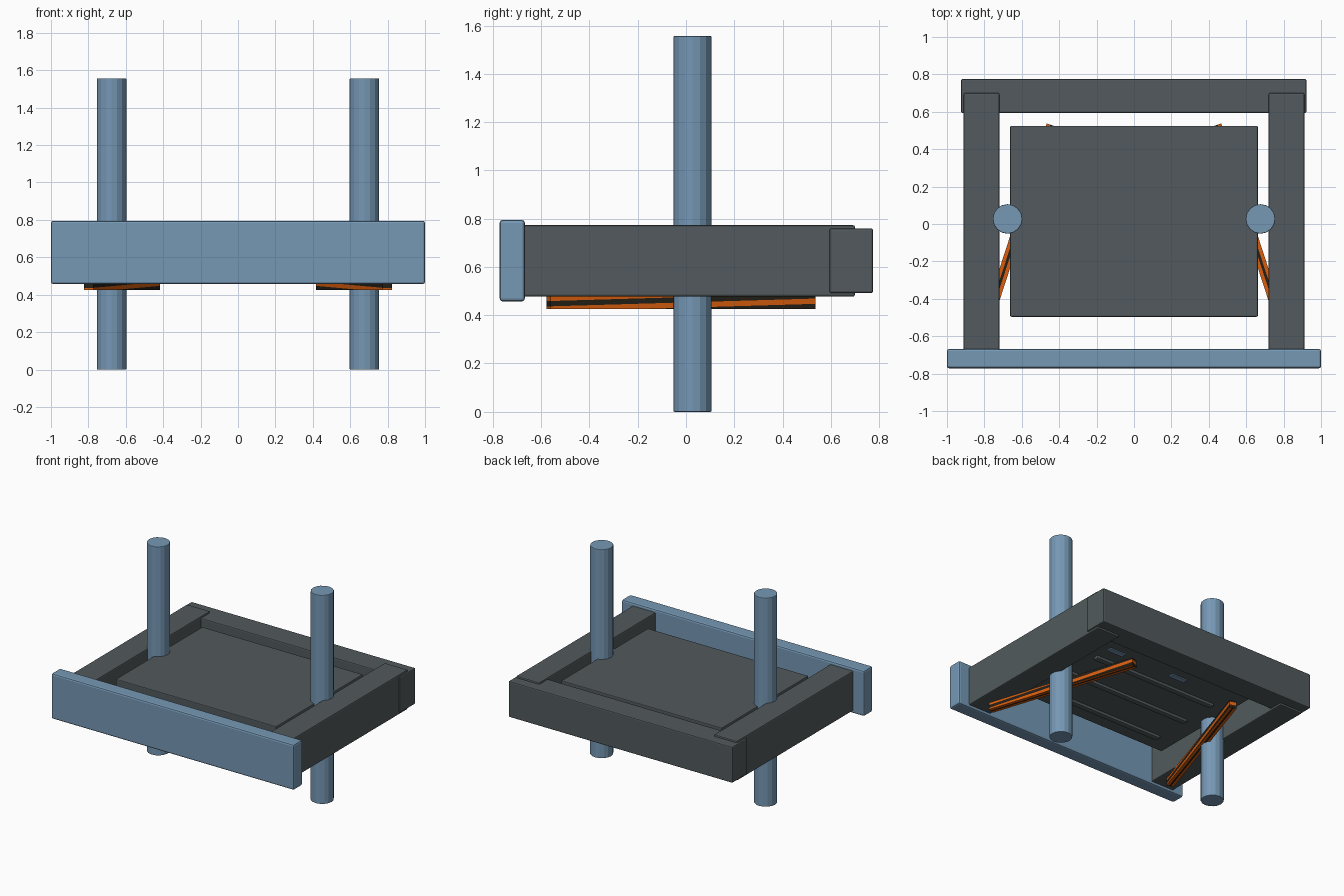
import bpy, bmesh, math
from mathutils import Vector, Matrix

if "Cube" in bpy.data.objects:
    bpy.data.objects.remove(bpy.data.objects["Cube"])


def material(name, rgb):
    m = bpy.data.materials.new(name)
    m.diffuse_color = (*rgb, 1)
    m.use_nodes = True
    m.node_tree.nodes["Principled BSDF"].inputs["Base Color"].default_value = m.diffuse_color
    return m


BLUE = material("steel_blue", (0.18, 0.315, 0.46))
GREY = material("dark_grey", (0.085, 0.102, 0.109))
ORANGE = material("orange", (0.70, 0.11, 0.004))
BLACK = material("stripe_black", (0.018, 0.014, 0.009))


def finish(name, bm, mats):
    me = bpy.data.meshes.new(name)
    bm.to_mesh(me)
    bm.free()
    ob = bpy.data.objects.new(name, me)
    bpy.context.collection.objects.link(ob)
    for m in mats:
        me.materials.append(m)
    return ob


def bevel(ob, width):
    if width:
        b = ob.modifiers.new("edge_bevel", 'BEVEL')
        b.width = width
        b.segments = 2
        b.limit_method = 'ANGLE'
        b.angle_limit = math.radians(40)
    return ob


def box(name, x, y, z, mat, width=0.008):
    bm = bmesh.new()
    bmesh.ops.create_cube(bm, size=1)
    for v in bm.verts:
        v.co = Vector([(r[0] + r[1]) / 2 + c * (r[1] - r[0])
                       for c, r in zip(v.co, (x, y, z))])
    return bevel(finish(name, bm, [mat]), width)


def pole(name, x):
    bm = bmesh.new()
    bmesh.ops.create_cone(bm, cap_ends=True, segments=16, radius1=0.079,
                          radius2=0.079, depth=1.557,
                          matrix=Matrix.Translation((x, 0.027, 0.7785)))
    return bevel(finish(name, bm, [BLUE]), 0.004)


def cut(bm, co, normal):
    bmesh.ops.bisect_plane(bm, geom=bm.verts[:] + bm.edges[:] + bm.faces[:],
                           plane_co=co, plane_no=normal)


def brace(name, side):
    # striped bar, cut along its length by shallow slanted planes
    length, wide, high = 1.155, 0.053, 0.056
    bm = bmesh.new()
    bmesh.ops.create_cube(bm, size=1)
    bmesh.ops.scale(bm, vec=(wide, length, high), verts=bm.verts)
    normal = Vector((0, -0.028, 1.0))
    period = 0.044
    for i in range(-2, 3):
        for off in (0.0, period * 0.5):
            cut(bm, normal * ((i * period + off) / normal.length_squared), normal)
    # narrow dark line along the middle of the top and bottom
    for x in (-0.007, 0.007):
        cut(bm, Vector((x, 0, 0)), Vector((1, 0, 0)))
    bm.normal_update()
    for f in bm.faces:
        c = f.calc_center_median()
        if abs(f.normal.z) > 0.9:
            dark = abs(c.x) < 0.007
        else:
            dark = (c.dot(normal) / period) % 1.0 < 0.5
        f.material_index = 1 if dark else 0
    angle = math.atan2(0.36, 1.105) * side
    bm.transform(Matrix.Translation((0.62 * side, -0.02, 0.453))
                 @ Matrix.Rotation(angle, 4, 'Z'))
    return finish(name, bm, [ORANGE, BLACK])


# frame: front board, back rail, side rails
box("front_board", (-1, 1), (-0.772, -0.668), (0.457, 0.795), BLUE, 0.012)
box("back_rail", (-0.925, 0.922), (0.594, 0.775), (0.492, 0.76), GREY)
for label, s in (("left", -1), ("right", 1)):
    box(label + "_side_rail", sorted((0.72 * s, 0.911 * s)), (-0.69, 0.70),
        (0.477, 0.773), GREY)
    pole(label + "_pole", 0.676 * s)
    brace(label + "_brace", s)

# centre panel with ribs and small plates underneath
box("centre_panel", (-0.662, 0.662), (-0.496, 0.525), (0.615, 0.738), GREY, 0.006)
for i, y in enumerate((-0.36, -0.07, 0.21)):
    box("panel_rib_%d" % i, (-0.52, 0.52), (y - 0.022, y + 0.022),
        (0.594, 0.63), GREY, 0.01)
for i, x in enumerate((-0.10, 0.45)):
    box("panel_plate_%d" % i, (x - 0.065, x + 0.065), (0.33, 0.37),
        (0.607, 0.616), BLUE, 0)
